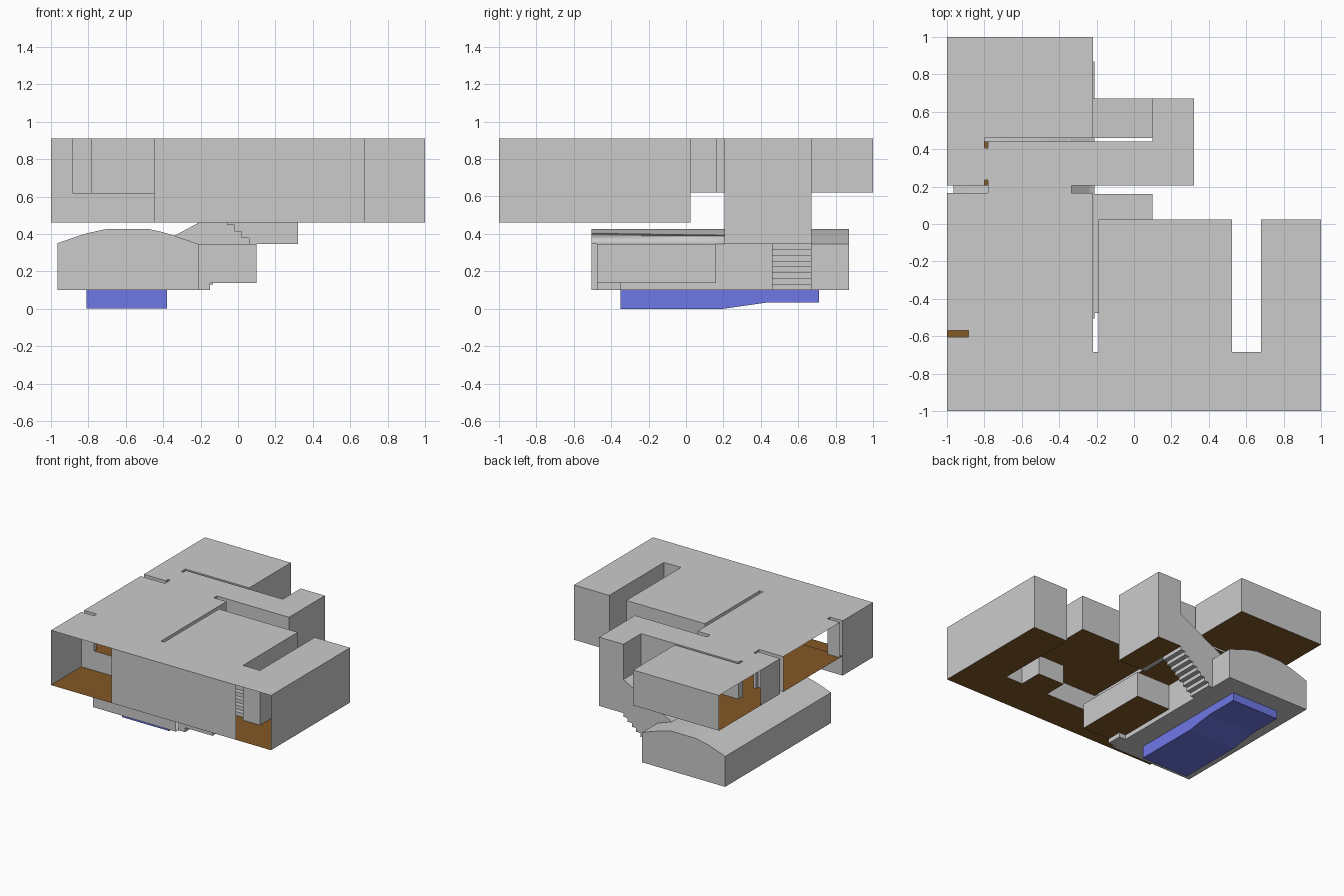
import bpy, bmesh

if "Cube" in bpy.data.objects:
    bpy.data.objects.remove(bpy.data.objects["Cube"])

TOP, HIGH, LOW, LAND, DECK = 0.91, 0.62, 0.46, 0.345, 0.10


def material(name, rgb):
    m = bpy.data.materials.new(name)
    m.diffuse_color = (*rgb, 1)
    m.use_nodes = True
    m.node_tree.nodes["Principled BSDF"].inputs["Base Color"].default_value = m.diffuse_color
    return m


BROWN = material("brown_floor", (0.23, 0.10, 0.02))
BLUE = material("pool_blue", (0.16, 0.19, 0.80))


def build(name, polys, mat=None, smooth=False):
    """One object from a list of polygons (each a list of 3D points)."""
    bm = bmesh.new()
    for p in polys:
        bm.faces.new([bm.verts.new(v) for v in p])
    bmesh.ops.remove_doubles(bm, verts=bm.verts, dist=0.0005)
    bmesh.ops.recalc_face_normals(bm, faces=bm.faces)
    me = bpy.data.meshes.new(name)
    bm.to_mesh(me)
    bm.free()
    ob = bpy.data.objects.new(name, me)
    bpy.context.collection.objects.link(ob)
    if mat:
        me.materials.append(mat)
    if smooth:
        bpy.context.view_layer.objects.active = ob
        ob.select_set(True)
        bpy.ops.object.shade_smooth_by_angle()
        ob.select_set(False)
    return ob


def slab(x0, x1, y0, y1, z):
    return [(x0, y0, z), (x1, y0, z), (x1, y1, z), (x0, y1, z)]


def wall(x0, y0, x1, y1, z0, z1):
    return [(x0, y0, z0), (x1, y1, z0), (x1, y1, z1), (x0, y0, z1)]


def panel(profile, y):
    return [(x, y, z) for x, z in profile]


def sweep(profile, y0, y1):
    return [[(a, y0, c), (b, y0, d), (b, y1, d), (a, y1, c)]
            for (a, c), (b, d) in zip(profile, profile[1:])]


def steps(x0, z0, x1, z1, n):
    """Stair profile descending from (x0, z0) to (x1, z1)."""
    pts = [(x0, z0)]
    for i in range(n):
        z = z0 + (z1 - z0) * (i + 1) / n
        pts += [(x0 + (x1 - x0) * i / n, z), (x0 + (x1 - x0) * (i + 1) / n, z)]
    return pts


# Upper storey outline: x, y, bottom of the wall to the next point (TOP = open)
outline = [
    (-1, -1, TOP), (-.45, -1, LOW), (.68, -1, TOP), (1, -1, LOW),
    (1, .025, LOW), (.68, .025, LOW), (.68, -.685, LOW), (.525, -.685, HIGH),
    (.525, .025, HIGH), (-.19, .025, HIGH), (-.19, -.685, LOW), (-.22, -.685, HIGH),
    (-.22, .165, HIGH), (-.335, .165, HIGH), (-.335, .205, HIGH), (.32, .205, LAND),
    (.32, .67, LAND), (.1, .67, HIGH), (.1, .44, HIGH), (-.78, .44, HIGH),
    (-.78, .405, HIGH), (-.8, .405, HIGH), (-.8, .46, HIGH), (-.22, .46, HIGH),
    (-.22, 1, HIGH), (-1, 1, TOP), (-1, .46, HIGH), (-1, .205, HIGH),
    (-.8, .205, HIGH), (-.8, .235, HIGH), (-.78, .235, HIGH), (-.78, .165, HIGH),
    (-1, .165, TOP), (-1, -.57, HIGH), (-.885, -.57, HIGH), (-.885, -.605, LOW),
    (-1, -.605, LOW)]
build("upper_roof", [[(x, y, TOP) for x, y, _ in outline]])
build("upper_walls", [wall(a[0], a[1], b[0], b[1], a[2], TOP)
                      for a, b in zip(outline, outline[1:] + outline[:1]) if a[2] < TOP])

# Low floor: front corridor, right wing, stair nook
build("low_floor", [slab(-1, 1, -1, -.685, LOW), slab(-1, -.22, -.685, -.605, LOW),
                    slab(.68, 1, -.685, .025, LOW), slab(.28, .525, -.685, -.49, LOW)], BROWN)

# High floor: middle room, left rooms and the passages between them
build("high_floor", [slab(-.19, .28, -.685, .025, HIGH), slab(.28, .525, -.49, .025, HIGH),
                     slab(-1, -.22, -.605, .165, HIGH), slab(-.78, -.335, .165, .205, HIGH),
                     slab(-1, -.22, .205, .44, HIGH), slab(-1, -.8, .44, .46, HIGH),
                     slab(-1, -.22, .46, 1, HIGH)], BROWN)

# Risers between the two floor heights
build("floor_risers", [wall(-.19, -.685, .28, -.685, LOW, HIGH),
                       wall(-.22, -.685, -.22, -.605, LOW, HIGH),
                       wall(-.885, -.605, -.22, -.605, LOW, HIGH),
                       wall(.28, -.685, .28, -.49, LOW, HIGH),
                       wall(.525, -.685, .525, -.49, LOW, HIGH),
                       wall(.28, -.49, .525, -.49, LOW, HIGH)])

# Nook steps, rising towards the back
build("nook_steps", [[(.28 if y in () else x, y, z) for x, y, z in
                      ((.28, a, c), (.28, b, d), (.525, b, d), (.525, a, c))]
                     for (a, c), (b, d) in zip(steps(-.49, HIGH, -.685, LOW, 5),
                                               steps(-.49, HIGH, -.685, LOW, 5)[1:])])

# Switchback stair: upper flight, landing, lower flight
upper = steps(-.22, HIGH, .1, LAND, 8)
lower = steps(.1, LAND, -.21, DECK, 8)
build("upper_flight", sweep(upper, .205, .44)
      + [panel(upper + [(.1, HIGH)], y) for y in (.205, .44)])
build("stair_landing", [slab(.1, .32, .205, .67, LAND)], BROWN)
build("landing_walls", [wall(.1, .205, .32, .205, LAND, HIGH),
                        wall(.1, .44, .1, .46, LAND, HIGH)])
build("lower_flight", sweep(lower, .46, .67))
ceiling = [(-.34, .39), (-.21, .46), (.1, HIGH)]
build("lower_flight_walls", sweep(ceiling, .46, .67)
      + [panel(lower + [(-.21, .46), (.1, HIGH)], y) for y in (.46, .67)]
      + [panel([(-.34, .39), (-.21, LAND), (-.21, .46)], y) for y in (.46, .67)])

# Pool hall with its arched roof
X0, X1, Y0, Y1 = -.965, -.21, -.505, .87
arch = [(X0, .35), (-.89, .377), (-.81, .403), (-.7, .427), (-.48, .427),
        (-.405, .41), (-.34, .39), (X1, LAND)]
build("hall_roof", sweep(arch[:7], Y0, Y1) + sweep(arch[6:], Y0, .46)
      + sweep(arch[6:], .67, Y1), smooth=True)
build("hall_walls", [panel([(X0, DECK)] + arch + [(X1, DECK)], y) for y in (Y0, Y1)]
      + [wall(X0, Y0, X0, Y1, DECK, .35), wall(X1, -.35, X1, .46, DECK, LAND),
         wall(X1, .67, X1, Y1, DECK, LAND)])

# Pool deck around the basin
PX0, PX1, PY0, PY1 = -.81, -.38, -.35, .71
build("pool_deck", [slab(X0, X1, Y0, PY0, DECK), slab(X0, X1, PY1, Y1, DECK),
                    slab(X0, PX0, PY0, PY1, DECK), slab(PX1, X1, PY0, PY1, DECK)])

# Basin: deep end in front, slope, shallow end
bed = [(PY0, DECK), (PY0, 0), (.2, 0), (.43, .033), (PY1, .033), (PY1, DECK)]
build("pool_basin", [[(PX0, a, c), (PX1, a, c), (PX1, b, d), (PX0, b, d)]
                     for (a, c), (b, d) in zip(bed, bed[1:])]
      + [[(x, y, z) for y, z in bed] for x in (PX0, PX1)], BLUE)

# Changing room beside the hall, with its small entry
cx0, cx1, cy0, cy1, cz = X1, .1, -.475, .16, .137
build("changing_room_shell", [slab(cx0, cx1, cy0, cy1, LAND),
                              wall(cx1, cy0, cx1, cy1, cz, LAND),
                              wall(cx0, cy0, cx1, cy0, cz, LAND),
                              wall(cx0, cy1, cx1, cy1, cz, LAND)])
build("changing_room_floor", [slab(cx0, cx1, cy0, cy1, cz)], BROWN)
build("changing_room_entry", [slab(cx0, -.15, cy0, -.35, DECK),
                              wall(-.15, cy0, -.15, -.35, DECK, cz),
                              wall(cx0, cy0, -.15, cy0, DECK, cz),
                              wall(cx0, -.35, -.15, -.35, DECK, cz)])
